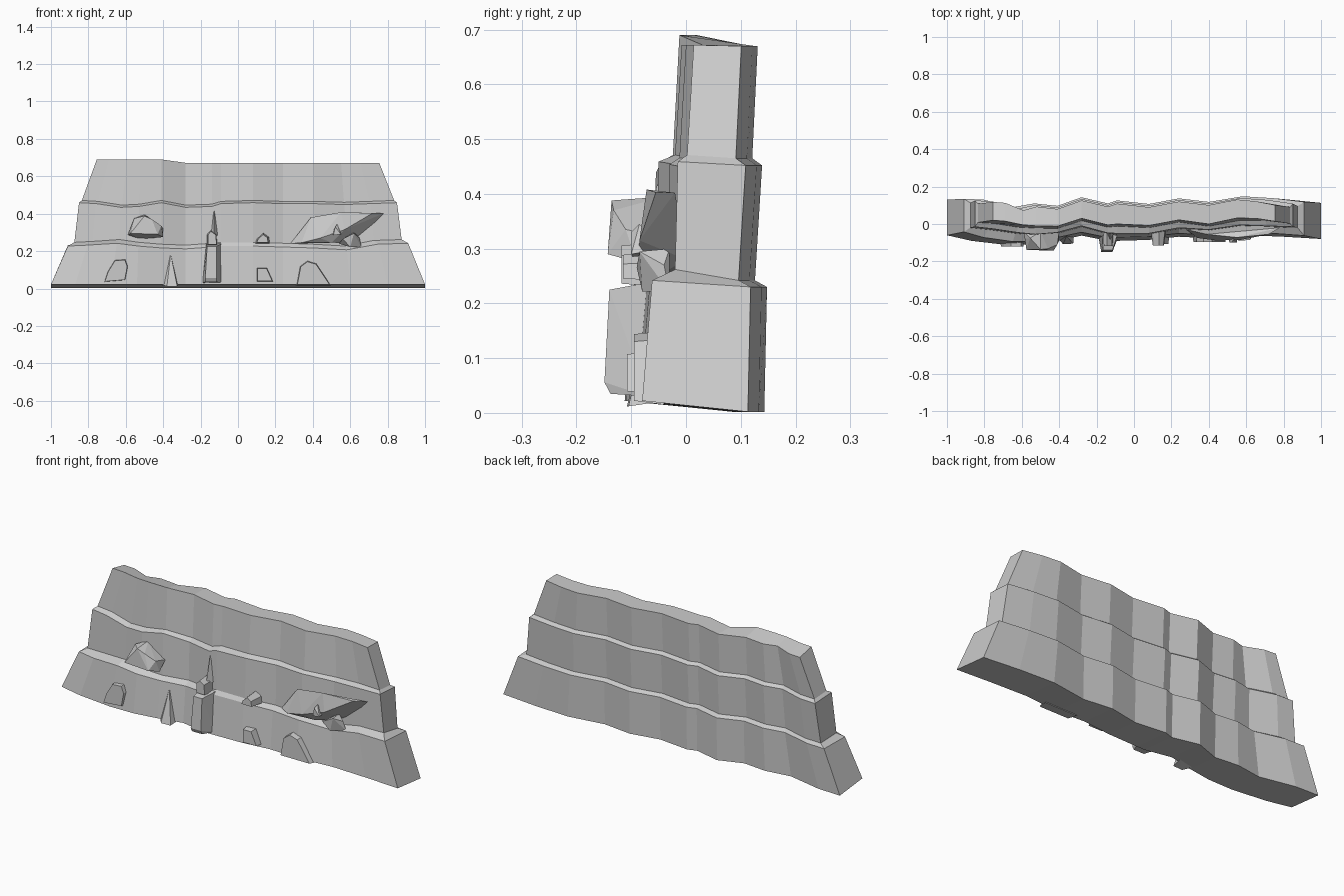
import bpy, bmesh


def add_object(name, bm):
    bmesh.ops.recalc_face_normals(bm, faces=bm.faces[:])
    me = bpy.data.meshes.new(name)
    bm.to_mesh(me)
    bm.free()
    ob = bpy.data.objects.new(name, me)
    bpy.context.collection.objects.link(ob)
    return ob


def hull(name, points):
    """Faceted rock: convex hull of a few points."""
    bm = bmesh.new()
    for p in points:
        bm.verts.new(p)
    r = bmesh.ops.convex_hull(bm, input=bm.verts[:])
    junk = {g for g in r["geom_interior"] if isinstance(g, bmesh.types.BMVert)}
    bmesh.ops.delete(bm, geom=list(junk), context='VERTS')
    bmesh.ops.dissolve_limit(bm, angle_limit=0.03, verts=bm.verts[:], edges=bm.edges[:])
    return add_object(name, bm)


def slab(name, outline, y_front, y_back, shrink=0.85):
    """Rock with an x-z outline, tapering towards its front face."""
    cx = sum(p[0] for p in outline) / len(outline)
    cz = sum(p[1] for p in outline) / len(outline)
    pts = [(x, y_back, z) for x, z in outline]
    pts += [(cx + (x - cx) * shrink, y_front, cz + (z - cz) * shrink) for x, z in outline]
    return hull(name, pts)


# Wall stations: x, back y, front y of lower / middle / upper tier, ledge heights
STATIONS = [
    (-1.00, .135, -.060, -.015, .020, .235, .465),
    (-0.87, .130, -.090, -.025, .015, .240, .460),
    (-0.68, .090, -.112, -.045, -.005, .250, .440),
    (-0.54, .110, -.110, -.055, -.010, .235, .445),
    (-0.41, .097, -.090, -.045, -.012, .225, .465),
    (-0.28, .143, -.062, -.010, .030, .220, .440),
    (-0.14, .110, -.090, -.048, -.005, .230, .445),
    (-0.09, .126, -.090, -.050, .000, .235, .460),
    (0.08, .107, -.085, -.050, -.008, .235, .465),
    (0.24, .137, -.068, -.020, .022, .230, .460),
    (0.40, .118, -.076, -.030, .000, .225, .460),
    (0.60, .148, -.060, -.005, .032, .215, .455),
    (0.80, .138, -.068, -.010, .030, .245, .460),
    (1.00, .118, -.080, -.015, .014, .250, .465),
]


def taper(x, w):
    a = abs(x)
    if a > .5:
        a = .5 + (a - .5) * (w - .5) / .5
    return a if x > 0 else -a


def section(x, b, f1, f2, f3, z1, z2):
    top = .69 if x < -.35 else .672
    rows = [
        (1.0, f1, .022), (.91, f1 + .018, z1 - .008), (.875, f2 - .005, z1 + .012),
        (.85, f2, z2 - .006), (.835, f3 - .012, z2 + .006), (.755, f3, top),
        (.755, b - .017, .67), (.835, b - .027, .465), (.85, b - .009, .452),
        (.875, b - .022, .242), (.91, b, .23), (1.0, b - .005, .002),
    ]
    return [(taper(x, w), y, z) for w, y, z in rows]


# Three-tier wavy cliff wall
bm = bmesh.new()
rings = [[bm.verts.new(p) for p in section(*s)] for s in STATIONS]
n = len(rings[0])
for a, b in zip(rings, rings[1:]):
    for i in range(n):
        j = (i + 1) % n
        bm.faces.new((a[i], a[j], b[j], b[i]))
for r in (rings[0], rings[-1]):
    for i, j in ((0, 10), (2, 8), (4, 6)):
        bm.faces.new((r[i], r[i + 1], r[j], r[j + 1]))
    for i, j in ((1, 9), (3, 7)):
        bm.faces.new((r[i], r[i + 1], r[j], r[j + 1]))
bmesh.ops.triangulate(bm, faces=[f for f in bm.faces if len(f.verts) == 4 and abs(f.normal.y) > .5])
add_object("cliff_wall", bm)

# Rounded slabs along the foot of the wall
slab("foot_slab_left", [(-.72, .03), (-.70, .09), (-.66, .155), (-.60, .16), (-.585, .12), (-.60, .04)],
     -.120, -.07, .88)
slab("foot_slab_right", [(.31, .015), (.33, .12), (.37, .15), (.42, .135), (.50, .015)], -.095, -.04, .9)
slab("foot_block", [(.10, .035), (.10, .112), (.155, .112), (.19, .035)], -.108, -.05, .88)

# Pointed spur
hull("foot_spur", [(-.41, -.07, .02), (-.32, -.05, .02), (-.38, -.108, .012), (-.325, -.105, .012),
                   (-.36, -.065, .185)])

# Central buttress with stacked stones and a thin fin
hull("buttress", [(-.19, -.07, .03), (-.085, -.07, .03), (-.175, -.138, .035), (-.115, -.138, .035),
                  (-.175, -.149, .056), (-.115, -.149, .056), (-.165, -.140, .225), (-.115, -.140, .225),
                  (-.17, -.06, .24), (-.09, -.06, .24)])
slab("buttress_cap", [(-.165, .23), (-.165, .29), (-.145, .312), (-.115, .29), (-.11, .23)], -.118, -.04)
hull("buttress_fin", [(-.15, -.04, .28), (-.10, -.04, .28), (-.128, -.085, .29), (-.128, -.052, .42)])

# Overhanging boulder on the left ledge
hull("left_boulder", [(-.59, -.04, .285), (-.58, -.08, .31), (-.575, -.138, .295), (-.43, -.143, .290),
                      (-.50, -.136, .388), (-.46, -.132, .37), (-.555, -.075, .375), (-.50, -.04, .395),
                      (-.40, -.04, .32), (-.40, -.09, .275), (-.41, -.11, .335), (-.53, -.04, .265)])

# Small stone on the middle ledge
slab("ledge_stone", [(.09, .24), (.10, .265), (.135, .297), (.165, .275), (.17, .24)], -.115, -.04, .75)

# Large outcrop on the right with an undercut
hull("right_outcrop", [(.28, -.03, .24), (.39, -.055, .38), (.55, -.072, .408), (.78, -.02, .402),
                       (.72, -.055, .403), (.57, -.085, .315), (.44, -.088, .27), (.34, -.075, .245),
                       (.50, -.06, .245), (.60, .0, .25), (.66, .0, .28)])
hull("outcrop_stone", [(.50, -.05, .29), (.52, -.10, .33), (.53, -.085, .345), (.55, -.10, .29),
                       (.51, -.098, .285), (.55, -.04, .30)])
hull("outcrop_foot", [(.54, -.04, .24), (.56, -.09, .265), (.62, -.085, .295), (.65, -.04, .27),
                      (.60, -.08, .222), (.66, -.03, .22), (.62, -.03, .30)])
